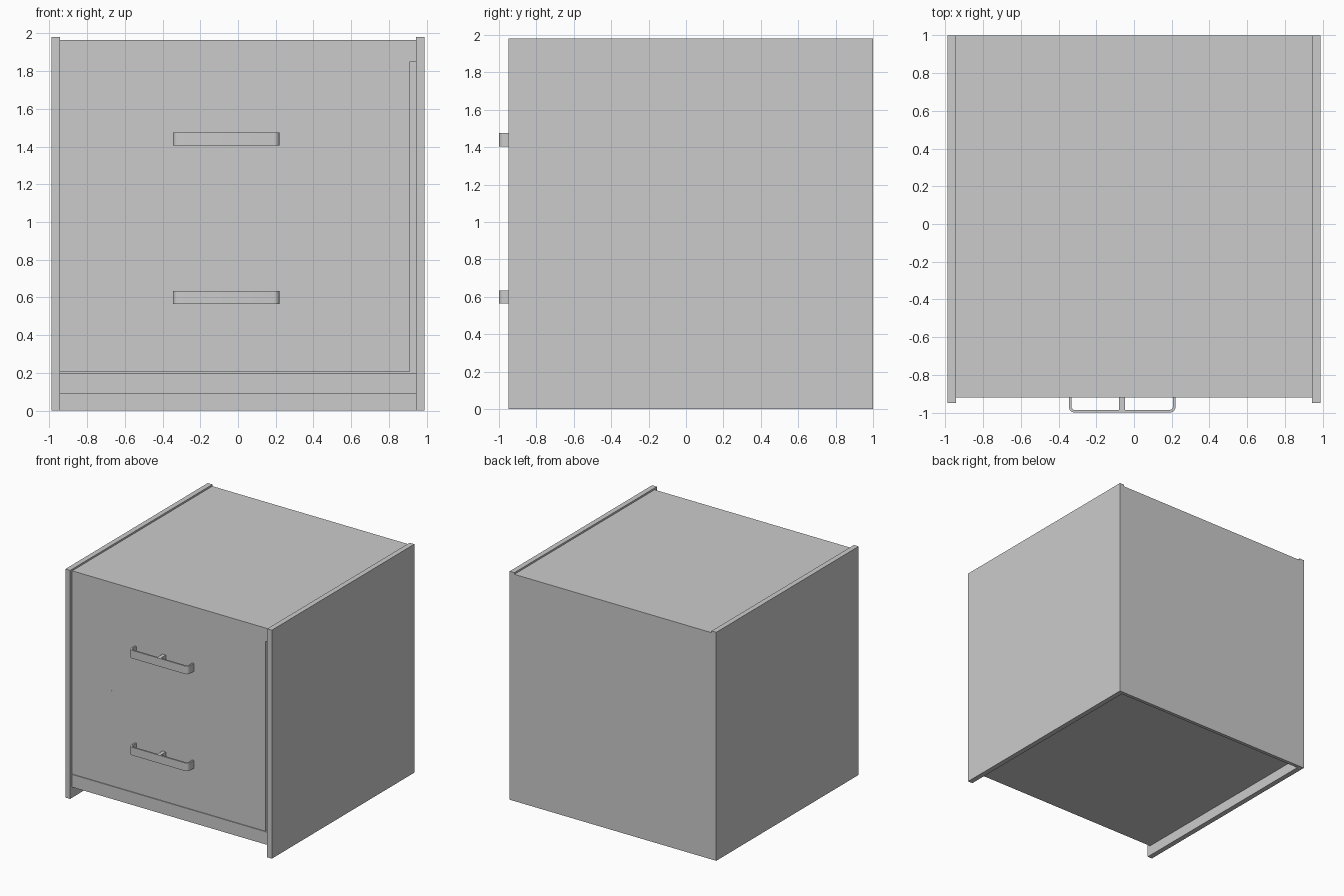
import bpy, bmesh, math

if "Cube" in bpy.data.objects:
    bpy.data.objects.remove(bpy.data.objects["Cube"])


def box(name, x0, x1, y0, y1, z0, z1):
    bpy.ops.mesh.primitive_cube_add(size=1, location=((x0 + x1) / 2, (y0 + y1) / 2, (z0 + z1) / 2))
    ob = bpy.context.object
    ob.name = name
    ob.scale = (x1 - x0, y1 - y0, z1 - z0)
    bpy.ops.object.transform_apply(location=False, rotation=False, scale=True)
    return ob


def u_path(x0, x1, y_back, y_front, r, steps=6):
    # U-shaped outline with two rounded front corners
    pts = [(x0, y_back)]
    for cx, start in ((x0 + r, 180), (x1 - r, 270)):
        for i in range(steps + 1):
            a = math.radians(start + 90 * i / steps)
            pts.append((cx + r * math.cos(a), y_front + r + r * math.sin(a)))
    pts.append((x1, y_back))
    return pts


def handle(name, zc):
    t, h = 0.014, 0.07
    outer = u_path(-0.345, 0.22, -0.92, -1.0, 0.03)
    inner = u_path(-0.345 + t, 0.22 - t, -0.92, -1.0 + t, 0.03 - t)
    bm = bmesh.new()
    a = [bm.verts.new((x, y, zc - h / 2)) for x, y in outer]
    b = [bm.verts.new((x, y, zc - h / 2)) for x, y in inner]
    faces = [bm.faces.new((a[i], a[i + 1], b[i + 1], b[i])) for i in range(len(a) - 1)]
    ext = bmesh.ops.extrude_face_region(bm, geom=faces, use_keep_orig=True)
    bmesh.ops.translate(bm, vec=(0, 0, h),
                        verts=[g for g in ext["geom"] if isinstance(g, bmesh.types.BMVert)])
    bmesh.ops.recalc_face_normals(bm, faces=bm.faces)
    me = bpy.data.meshes.new(name)
    bm.to_mesh(me)
    bm.free()
    ob = bpy.data.objects.new(name, me)
    bpy.context.collection.objects.link(ob)
    bpy.ops.object.select_all(action='DESELECT')
    ob.select_set(True)
    bpy.context.view_layer.objects.active = ob
    bpy.ops.object.shade_smooth_by_angle(angle=math.radians(35))
    # middle post behind the grip
    box(name + "_post", -0.08, -0.048, -0.99, -0.92, zc - h / 2, zc + h / 2)


# carcass
W, F = 0.945, -0.92
box("left_side_panel", -0.99, -W, -0.95, 1.0, 0, 1.98)
box("right_side_panel", W, 0.99, -0.95, 1.0, 0, 1.98)
box("top_panel", -W, W, F, 1.0, 1.93, 1.965)
box("bottom_panel", -W, W, F, 0.97, 0.09, 0.125)
box("back_panel", -W, W, 0.97, 1.0, 0, 1.93)
box("top_rail", -W, W, F, F + 0.04, 1.85, 1.93)
box("bottom_rail", -W, W, F, F + 0.04, 0.125, 0.2)

# drawers: front, open box behind it, handle
for label, z0, z1, hz in (("lower", 0.204, 1.027, 0.6), ("upper", 1.027, 1.85, 1.44)):
    n = label + "_drawer_"
    box(n + "front", -W, 0.91, F, F + 0.04, z0, z1)
    b0, b1 = z0 + 0.03, z1 - 0.12
    y0, y1 = F + 0.04, 0.9
    box(n + "left_wall", -0.92, -0.89, y0, y1, b0, b1)
    box(n + "right_wall", 0.88, 0.91, y0, y1, b0, b1)
    box(n + "back_wall", -0.89, 0.88, y1 - 0.03, y1, b0, b1)
    box(n + "floor", -0.89, 0.88, y0, y1 - 0.03, b0, b0 + 0.02)
    handle(label + "_handle", hz)
